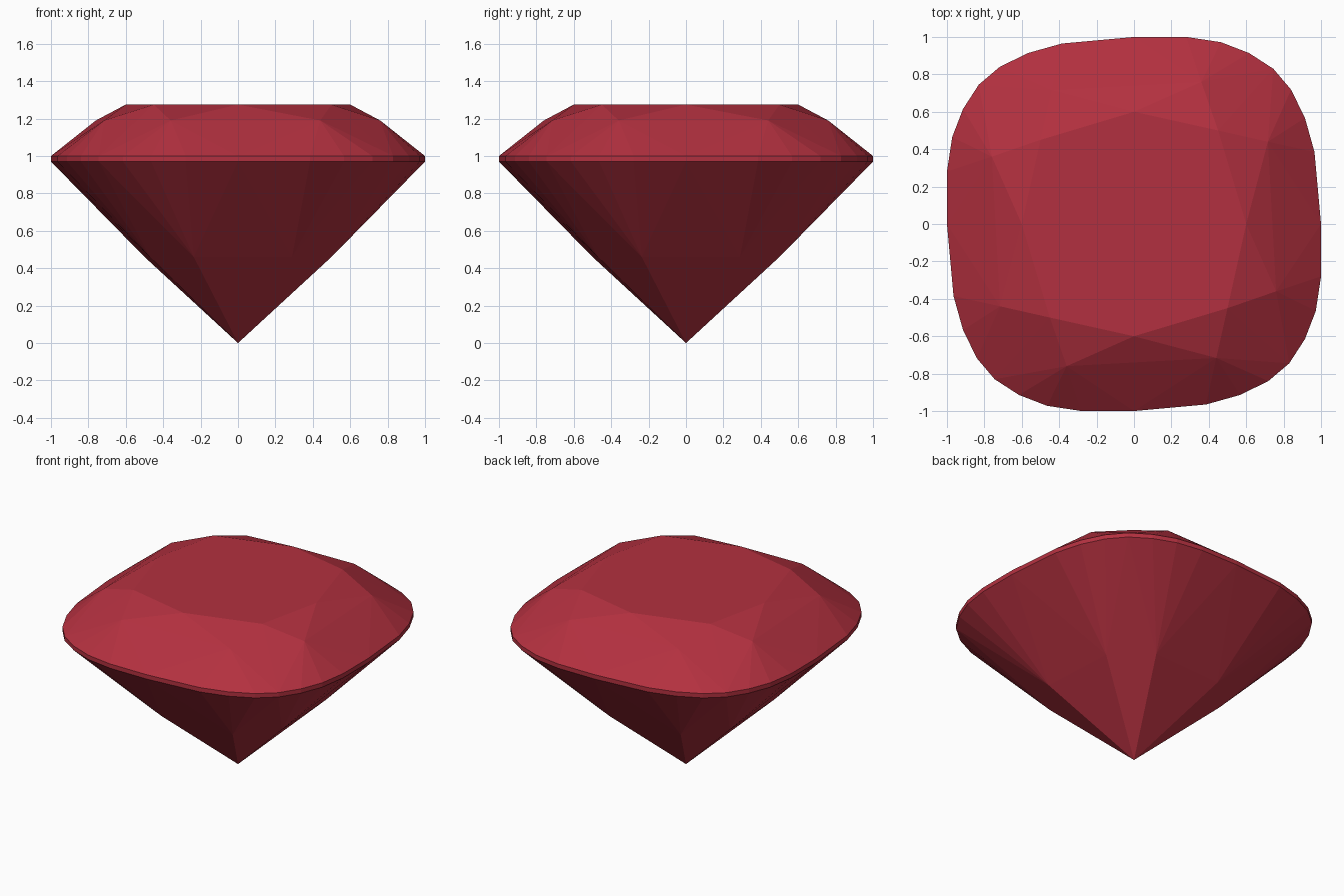
import bpy, bmesh, math

if "Cube" in bpy.data.objects:
    bpy.data.objects.remove(bpy.data.objects["Cube"])

# One quarter of each ring; the stone repeats four times around z
GIRDLE = [(0, 1), (0.28, 1), (0.465, 0.972), (0.615, 0.914),
          (0.745, 0.83), (0.84, 0.718), (0.914, 0.567), (0.965, 0.385)]
CROWN = [(0.36, 0.76), (0.716, 0.44)]
TABLE = [(0, 0.6), (0.45, 0.5)]


def ring(bm, quarter, z, scale=1.0):
    """Add a ring of vertices by turning a quarter profile four times."""
    for _ in range(4):
        for x, y in quarter:
            bm.verts.new((x * scale, y * scale, z))
        quarter = [(y, -x) for x, y in quarter]


bm = bmesh.new()
ring(bm, TABLE, 1.275)           # flat top
ring(bm, CROWN, 1.19)            # crown facet corners
ring(bm, GIRDLE, 1.0)            # girdle band
ring(bm, GIRDLE, 0.97)
ring(bm, CROWN, 0.46, 0.657)     # pavilion facet corners
bm.verts.new((0, 0, 0))          # pointed base

# Facets are the convex skin of all corners, with flat areas merged
bmesh.ops.convex_hull(bm, input=bm.verts[:])
bmesh.ops.dissolve_limit(bm, angle_limit=math.radians(0.5),
                         verts=bm.verts[:], edges=bm.edges[:])
bmesh.ops.recalc_face_normals(bm, faces=bm.faces[:])

mesh = bpy.data.meshes.new("gemstone")
bm.to_mesh(mesh)
bm.free()

red = bpy.data.materials.new("deep red")
red.diffuse_color = (0.45, 0.03, 0.05, 1)
red.use_nodes = True
red.node_tree.nodes["Principled BSDF"].inputs["Base Color"].default_value = red.diffuse_color
mesh.materials.append(red)
gem = bpy.data.objects.new("gemstone", mesh)
bpy.context.collection.objects.link(gem)
